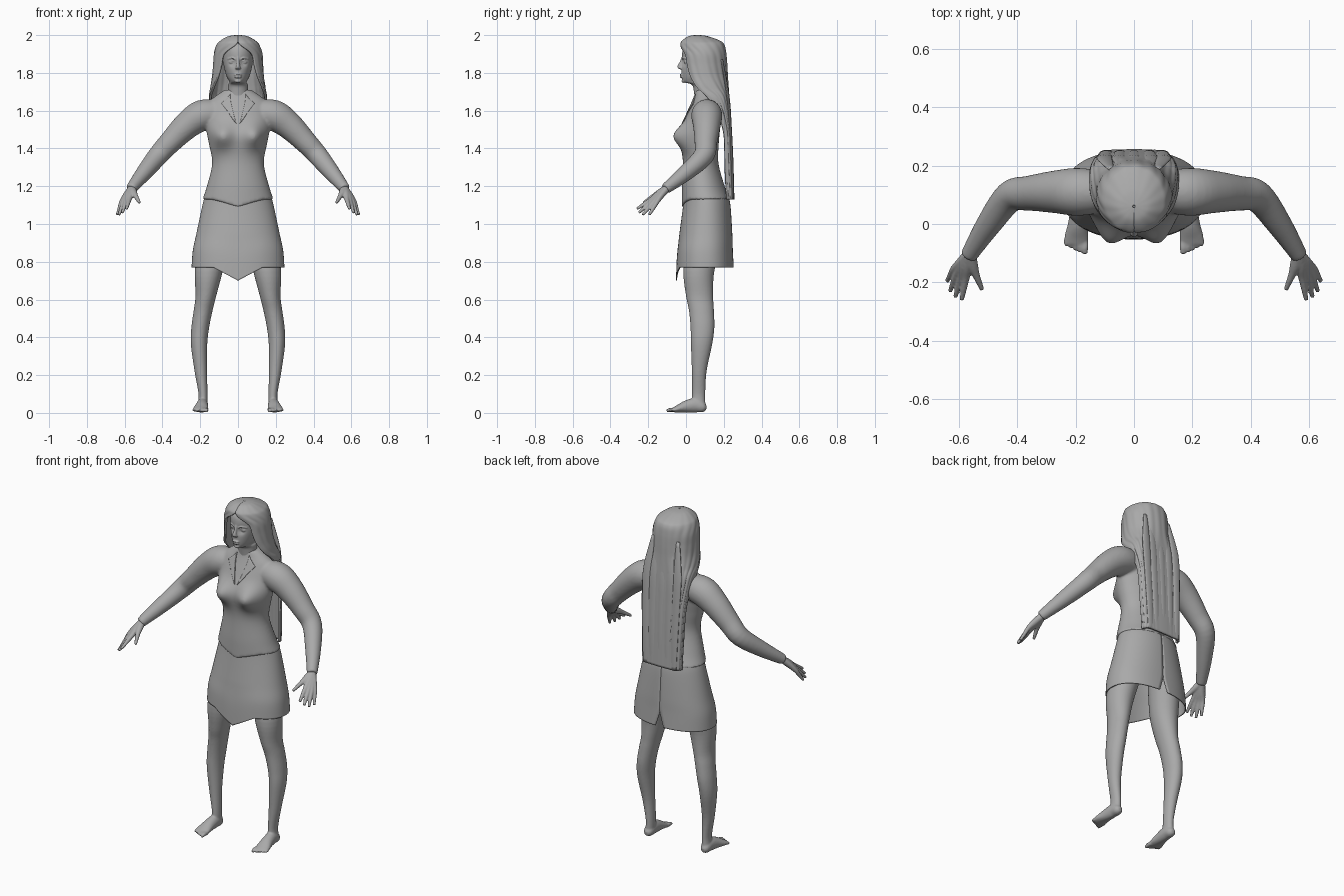
import bpy, bmesh
from math import sin, cos, pi, radians, copysign, exp
from mathutils import Vector

if bpy.data.objects.get("Cube"):
    bpy.data.objects.remove(bpy.data.objects["Cube"])

grey = bpy.data.materials.new("plain grey")
grey.use_nodes = True
grey.diffuse_color = (0.4, 0.4, 0.4, 1)
grey.node_tree.nodes["Principled BSDF"].inputs["Base Color"].default_value = (0.4, 0.4, 0.4, 1)


def smooth_rows(rows, n=5):
    """Catmull-Rom interpolation between rows of numbers."""
    out = []
    for i in range(len(rows) - 1):
        a, b = rows[max(i - 1, 0)], rows[i]
        c, d = rows[i + 1], rows[min(i + 2, len(rows) - 1)]
        for k in range(n):
            t = k / n
            out.append([q + t / 2 * (r - p + t * (2 * p - 5 * q + 4 * r - s + t * (3 * (q - r) + s - p)))
                        for p, q, r, s in zip(a, b, c, d)])
    return out + [list(rows[-1])]


def bridge(bm, rings, closed):
    for lo, hi in zip(rings, rings[1:]):
        m = len(lo)
        for i in range(m if closed else m - 1):
            j = (i + 1) % m
            bm.faces.new((lo[i], lo[j], hi[j], hi[i]))


def loft(bm, rows, flat=False, segs=32):
    """Capped tube; rows are x, y, z, half width, half depth."""
    rows = smooth_rows(rows)
    rings = []
    for i, (x, y, z, rx, ry) in enumerate(rows):
        t = Vector(rows[min(i + 1, len(rows) - 1)][:3]) - Vector(rows[max(i - 1, 0)][:3])
        t = Vector((0, 0, 1)) if flat else t.normalized()
        side = (Vector((1, 0, 0)) - t * t.x).normalized()
        up = t.cross(side)
        rings.append([bm.verts.new(Vector((x, y, z)) + side * rx * cos(a) + up * ry * sin(a))
                      for a in (2 * pi * k / segs for k in range(segs))])
    bridge(bm, rings, True)
    bm.faces.new(rings[0][::-1])
    bm.faces.new(rings[-1])


def sheet(bm, rows, segs=96, ripple=0):
    """Open curtain; rows are z, centre y, half width, depth, gap angle, roundness."""
    rings = []
    for z, cy, rx, ry, gap, p in smooth_rows(rows, 8):
        ring = []
        for k in range(segs + 1):
            a = radians(gap) + (2 * pi - 2 * radians(gap)) * k / segs
            w = 1 + ripple * (sin(k * 0.9 + z * 2) + sin(k * 0.37 - z * 3))
            s, c = (copysign(abs(v) ** p, v) for v in (sin(a), cos(a)))
            ring.append(bm.verts.new((rx * s * w, cy - ry * c * w, z)))
        rings.append(ring)
    bridge(bm, rings, False)


def bump(bm, centre, radius, push):
    for v in bm.verts:
        d = (v.co - Vector(centre)).length / radius
        v.co += Vector(push) * exp(-d * d)


def ball(bm, centre, size):
    made = bmesh.ops.create_uvsphere(bm, u_segments=16, v_segments=10, radius=1)["verts"]
    for v in made:
        v.co = Vector(centre) + Vector(a * b for a, b in zip(v.co, size))


def finish(name, bm, mirror=False, voxel=0, relax=0, thick=0):
    bmesh.ops.recalc_face_normals(bm, faces=bm.faces)
    mesh = bpy.data.meshes.new(name)
    bm.to_mesh(mesh)
    bm.free()
    mesh.materials.append(grey)
    mesh.polygons.foreach_set("use_smooth", [True] * len(mesh.polygons))
    ob = bpy.data.objects.new(name, mesh)
    bpy.context.collection.objects.link(ob)
    if mirror:
        ob.modifiers.new("mirror", "MIRROR").use_mirror_merge = False
    if voxel:
        fuse = ob.modifiers.new("fuse", "REMESH")
        fuse.mode, fuse.voxel_size, fuse.use_smooth_shade = "VOXEL", voxel, True
        soft = ob.modifiers.new("relax", "SMOOTH")
        soft.factor, soft.iterations = 0.5, relax
    if thick:
        shell = ob.modifiers.new("shell", "SOLIDIFY")
        shell.thickness, shell.offset = thick, 0
    return ob


# Jacket: torso fused with both sleeves
bm = bmesh.new()
loft(bm, [(0, cy, z, rx, ry) for z, cy, rx, ry in (
    (1.13, .106, .188, .128), (1.20, .092, .165, .113), (1.32, .078, .137, .094),
    (1.42, .075, .153, .098), (1.50, .08, .168, .1), (1.58, .095, .172, .09),
    (1.64, .105, .16, .075), (1.68, .105, .115, .06), (1.71, .1, .07, .05))], True, 64)
for s in (1, -1):
    bump(bm, (s * .085, -.015, 1.465), .062, (s * .004, -.058, 0))
    loft(bm, [(s * x, y, z, r, r) for x, y, z, r in (
        (.1, .11, 1.585, .07), (.19, .11, 1.575, .082), (.27, .11, 1.522, .073), (.36, .105, 1.432, .06),
        (.425, .093, 1.36, .054), (.5, -.005, 1.268, .043), (.567, -.11, 1.185, .029))])
for v in bm.verts:
    if v.co.z < 1.18 and v.co.y < .1:
        v.co.z -= .04 * max(0, 1 - abs(v.co.x) / .12) * (1.18 - v.co.z) / .05
jacket = finish("jacket", bm, voxel=.007, relax=8)

# Collar flaps laid on the jacket
bm = bmesh.new()
bm.faces.new([bm.verts.new((x, -.02, z)) for x, z in ((.055, 1.71), (.105, 1.665), (.06, 1.61), (.008, 1.53))])
bmesh.ops.subdivide_edges(bm, edges=bm.edges, cuts=10, use_grid_fill=True)
collar = finish("collar", bm, mirror=True)
wrap = collar.modifiers.new("lay", "SHRINKWRAP")
wrap.target, wrap.offset = jacket, .005
collar.modifiers.new("shell", "SOLIDIFY").thickness = .006

# Skirt with a pointed front hem and a slit at the back
bm = bmesh.new()
sheet(bm, [(1.16, .105, .168, -.112, 0, 1), (1.1, .11, .185, -.122, 0, 1), (.95, .105, .217, -.137, 0, .93),
           (.86, .1, .236, -.145, 0, .9), (.77, .1, .243, -.15, 5, .9)])
for v in bm.verts:
    if v.co.y < .1 and v.co.z < .95:
        v.co.z -= .07 * max(0, 1 - abs(v.co.x) / .13) * (.95 - v.co.z) / .18
finish("skirt", bm, thick=.006)

# Legs, feet and toes
bm = bmesh.new()
loft(bm, [(.13, .1, .92, .085, .095), (.155, .068, .75, .074, .082), (.17, .072, .62, .055, .072),
          (.185, .082, .54, .05, .066), (.2, .087, .45, .047, .063), (.206, .082, .36, .043, .056),
          (.197, .07, .22, .033, .039), (.185, .067, .1, .024, .035), (.187, .066, .04, .026, .037)], True)
loft(bm, [(.186, .108, .025, .012, .012), (.187, .09, .029, .026, .027), (.188, .05, .04, .03, .038),
          (.192, .0, .033, .034, .032), (.197, -.045, .021, .041, .019), (.2, -.07, .015, .04, .012)])
for i in range(5):
    x, r = .168 + i * .0165, .012 - i * .0012
    loft(bm, [(x, -.055, .015, r, r), (x, -.08 + i * .004, .016, r, r), (x, -.103 + i * .007, .011, r * .7, r * .7)], segs=12)
finish("legs", bm, mirror=True, voxel=.005, relax=4)

# Hands with four fingers and a thumb
bm = bmesh.new()
for knuckle, tip in (((.576, -.185, 1.13), (.59, -.26, 1.08)), ((.592, -.18, 1.122), (.612, -.25, 1.06)),
                     ((.606, -.17, 1.117), (.63, -.23, 1.048)), ((.616, -.154, 1.116), (.64, -.195, 1.048)),
                     ((.542, -.172, 1.148), (.52, -.225, 1.112))):
    k, t = Vector(knuckle), Vector(tip)
    loft(bm, [(.562, -.1, 1.19, .02, .02), (*(k.lerp(Vector((.565, -.11, 1.185)), .5)), .02, .017),
              (*k, .0135, .0125), (*k.lerp(t, .5), .0105, .0105), (*t, .0075, .0075)], segs=12)
finish("hands", bm, mirror=True, voxel=.004, relax=3)

# Head, neck and face
bm = bmesh.new()
loft(bm, [(0, cy, z, rx, ry) for z, cy, rx, ry in (
    (1.62, .1, .06, .05), (1.7, .09, .053, .048), (1.738, .085, .052, .055), (1.752, .07, .045, .083),
    (1.78, .075, .06, .097), (1.83, .08, .074, .104), (1.88, .085, .08, .107), (1.93, .085, .078, .1),
    (1.965, .085, .055, .07), (1.98, .085, .02, .03))], True, 64)
loft(bm, [(0, -.015, 1.885, .008, .008), (0, -.024, 1.86, .008, .01), (0, -.031, 1.838, .011, .014),
          (0, -.029, 1.825, .015, .014), (0, -.02, 1.818, .012, .008)], True, 16)
ball(bm, (0, -.022, 1.79), (.021, .011, .006))
ball(bm, (0, -.021, 1.778), (.019, .011, .006))
ball(bm, (0, -.012, 1.757), (.018, .012, .01))
for s in (1, -1):
    bump(bm, (s * .033, -.02, 1.857), .02, (0, .016, 0))
    ball(bm, (s * .033, .003, 1.856), (.016, .013, .009))
    loft(bm, [(s * x, y, z, .004, .004) for x, y, z in (
        (.013, -.018, 1.872), (.032, -.012, 1.879), (.055, .008, 1.873))], segs=8)
    loft(bm, [(s * x, y, z, .002, .003) for x, y, z in (
        (.018, -.007, 1.859), (.033, -.01, 1.866), (.05, .004, 1.858))], segs=8)
finish("head", bm, voxel=.0035, relax=2)

# Long hair: cap, side curtains and back fall
bm = bmesh.new()
sheet(bm, [(1.995, .06, .004, .004, 0, 1), (1.988, .065, .05, .05, 0, 1), (1.965, .08, .09, .098, 0, 1),
           (1.945, .087, .108, .112, 8, 1), (1.9, .092, .122, .116, 36, 1), (1.84, .095, .126, .118, 44, 1),
           (1.78, .1, .131, .116, 52, .95), (1.72, .115, .14, .105, 65, .8), (1.65, .15, .147, .075, 82, .6),
           (1.5, .2, .137, .035, 88, .6), (1.3, .21, .126, .034, 88, .6), (1.13, .218, .12, .032, 88, .6)],
      ripple=.009)
finish("hair", bm, thick=.012)

# Loose strands lying over the back fall
for i, x in enumerate((-.1, -.05, 0, .055, .1)):
    bm = bmesh.new()
    loft(bm, [(x * .8, .19, 1.87, .012, .006), (x, .222, 1.68, .026, .008), (x, .236, 1.5, .024, .007),
              (x * .95, .245, 1.3, .022, .007), (x * .9, .249, 1.13 + .012 * (i % 2), .02, .005)], True, 16)
    finish("hair_strand", bm)
